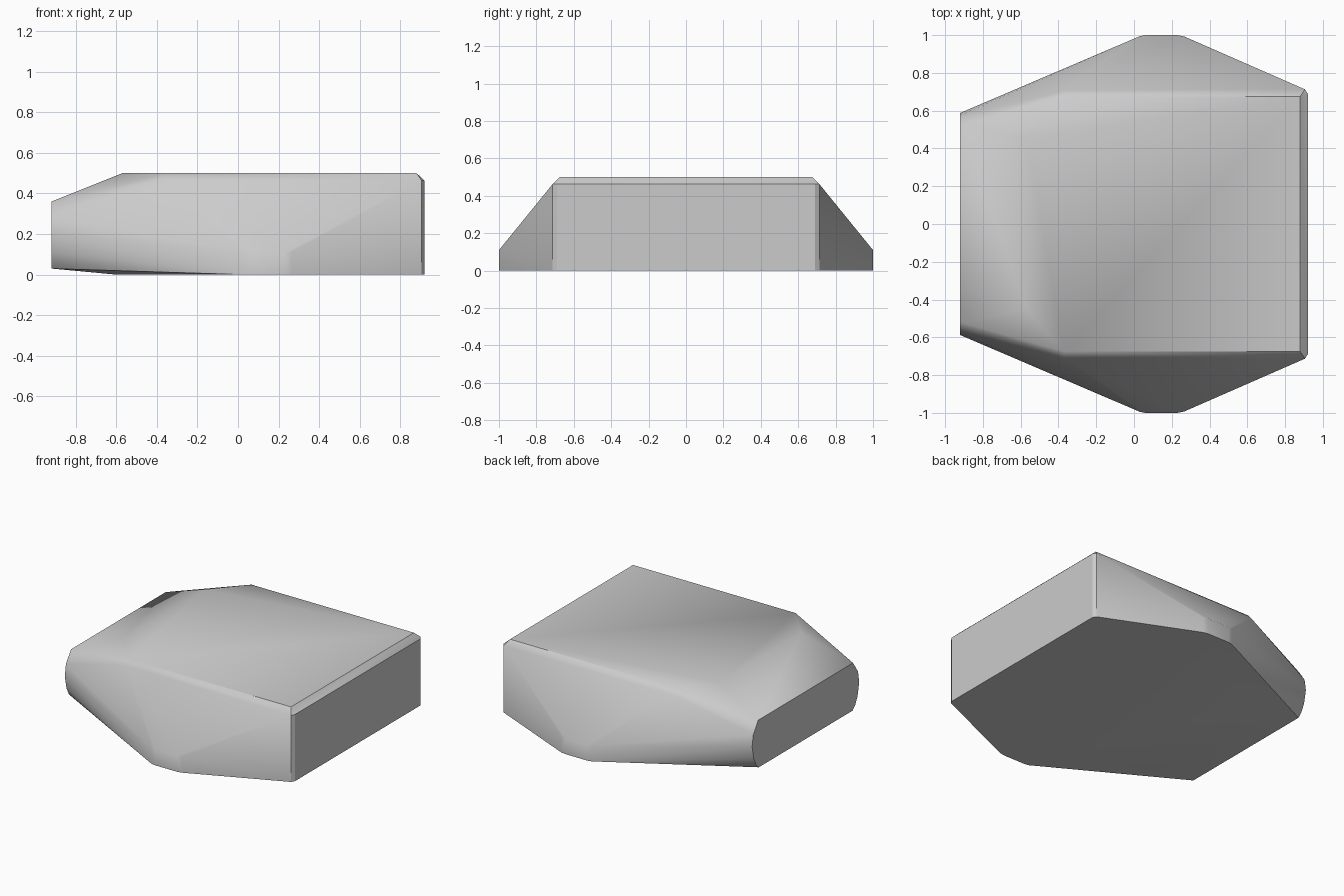
import bpy, bmesh, math

if "Cube" in bpy.data.objects:
    bpy.data.objects.remove(bpy.data.objects["Cube"], do_unlink=True)

# One plain grey for the whole block
grey = bpy.data.materials.new("plain_grey")
grey.use_nodes = True
colour = (0.6, 0.6, 0.6, 1)
grey.diffuse_color = colour
grey.node_tree.nodes["Principled BSDF"].inputs["Base Color"].default_value = colour

# Flat top, with its sloping end and the bevel along its long side
corners = [(-0.57, 0.45, 0.5), (-0.37, 0.675, 0.5), (0.88, 0.675, 0.5),
           (-0.37, 0.707, 0.465), (-0.6, 0.5, 0)]

# Upright end wall and chamfered corner, from base to bevel
for x, y in [(0.92, 0.69), (0.905, 0.713)]:
    corners += [(x, y, z) for z in (0, 0.463)]

# Blunt side nose
for x, y in [(0.03, 0.994), (0.06, 1), (0.23, 1), (0.265, 0.993)]:
    corners += [(x, y, z) for z in (0, 0.11)]

# Rounded section at the narrow end
section = [(0.52, 0.36), (0.575, 0.28), (0.588, 0.2),
           (0.57, 0.11), (0.545, 0.06), (0.515, 0.03)]
corners += [(-0.92, y, z) for y, z in section]

# Mirror the corners and wrap them in one closed skin
bm = bmesh.new()
for x, y, z in corners:
    for side in (1, -1):
        bm.verts.new((x, side * y, z))
hull = bmesh.ops.convex_hull(bm, input=bm.verts[:])
spare = {v for v in hull["geom_interior"] + hull["geom_unused"]
         if isinstance(v, bmesh.types.BMVert) and not v.link_faces}
bmesh.ops.delete(bm, geom=list(spare), context="VERTS")
bmesh.ops.dissolve_limit(bm, angle_limit=math.radians(1),
                         verts=bm.verts[:], edges=bm.edges[:])
bmesh.ops.recalc_face_normals(bm, faces=bm.faces[:])

mesh = bpy.data.meshes.new("faceted_block")
bm.to_mesh(mesh)
bm.free()
mesh.materials.append(grey)
block = bpy.data.objects.new("faceted_block", mesh)
bpy.context.collection.objects.link(block)

# Smooth over the soft facets, keep the hard edges
bpy.ops.object.select_all(action="DESELECT")
block.select_set(True)
bpy.context.view_layer.objects.active = block
bpy.ops.object.shade_smooth_by_angle(angle=math.radians(30))
